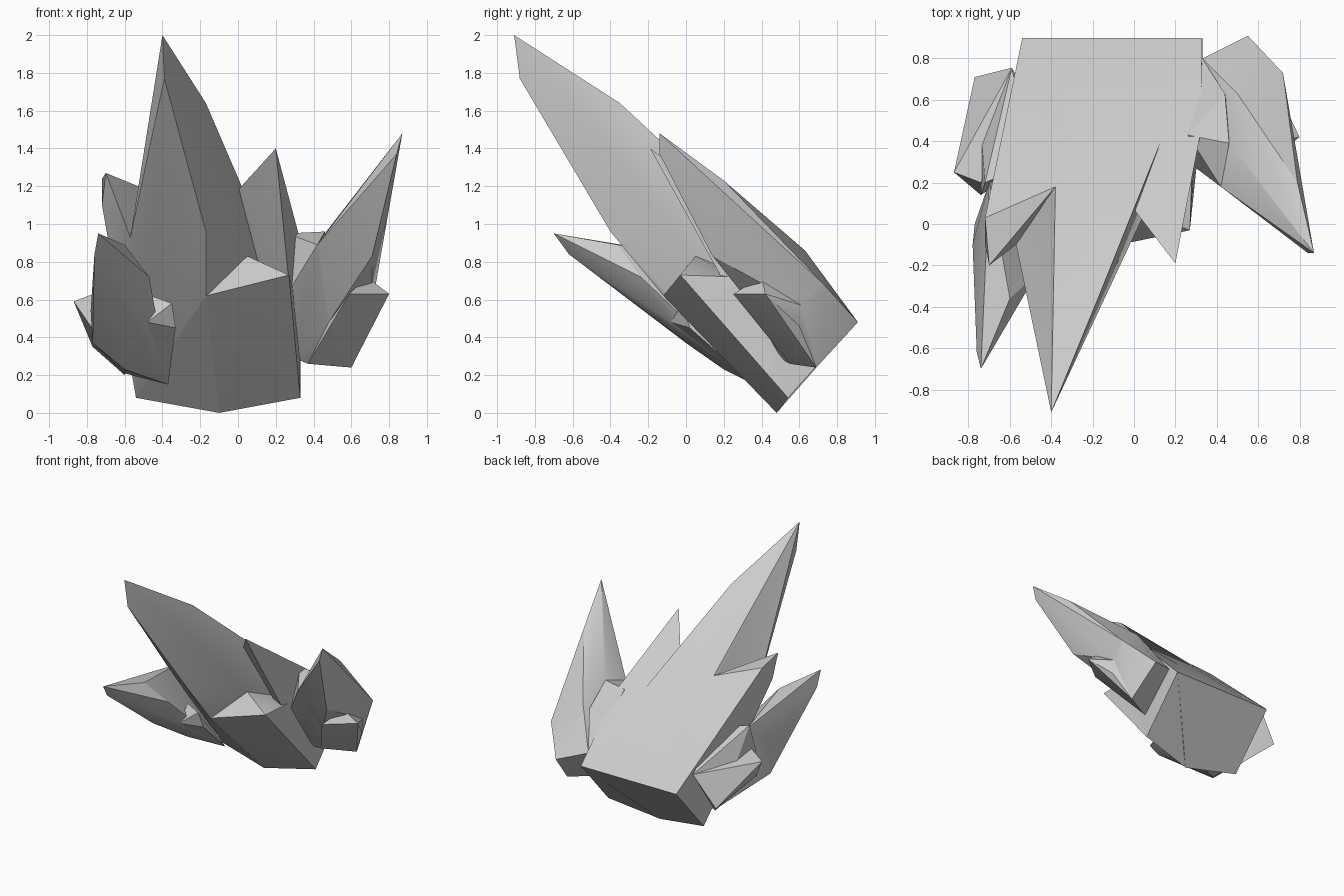
import bpy
import bmesh
import math
from mathutils import Vector

default_cube = bpy.data.objects.get("Cube")
if default_cube:
    bpy.data.objects.remove(default_cube, do_unlink=True)

# One plain grey for the whole cluster
stone = bpy.data.materials.new("stone_grey")
stone.use_nodes = True
grey = (.6, .6, .6, 1)
stone.diffuse_color = grey
stone.node_tree.nodes["Principled BSDF"].inputs["Base Color"].default_value = grey


def make_shard(name, *corners):
    """Create one faceted crystal as the convex hull of its corner points."""
    mesh = bpy.data.meshes.new(name)
    bm = bmesh.new()
    for corner in corners:
        bm.verts.new(Vector(corner))
    hull = bmesh.ops.convex_hull(bm, input=list(bm.verts))
    unused = [item for item in hull["geom_interior"] if isinstance(item, bmesh.types.BMVert)]
    bmesh.ops.delete(bm, geom=unused, context="VERTS")
    bmesh.ops.dissolve_limit(bm, angle_limit=math.radians(2), verts=list(bm.verts), edges=list(bm.edges))
    bmesh.ops.recalc_face_normals(bm, faces=list(bm.faces))
    bm.to_mesh(mesh)
    bm.free()
    mesh.materials.append(stone)
    shard = bpy.data.objects.new(name, mesh)
    bpy.context.collection.objects.link(shard)
    bpy.ops.object.select_all(action="DESELECT")
    shard.select_set(True)
    bpy.context.view_layer.objects.active = shard
    bpy.ops.object.shade_smooth_by_angle(angle=math.radians(25))
    return shard


# Shared corners of the five-sided base cut
base_keel = (-.1, .48, 0)
base_front_left = (.33, .54, .08)
base_front_right = (-.54, .54, .08)
base_back_left = (.33, .9, .48)
base_back_middle = (-.38, .9, .48)
base_back_right = (-.54, .9, .48)

# Shared corners where the crystals meet
brow_right = (-.17, -.12, .62)
brow_middle = (.05, .05, .83)
brow_left = (.27, -.03, .73)
shelf_left = (.28, .25, .72)
valley = (0, .07, 1.18)
notch = (-.38, .18, 1.14)
flank = (-.57, -.1, .93)
root_front = (.36, .3, .77)
root_low = (.37, .55, .26)
outer_hollow = (.48, .42, .48)
outer_heel = (.6, .69, .24)
outer_seam = (.71, .61, .57)
outer_side = (.72, .73, .68)
outer_back = (.55, .91, .48)
outer_join = (.33, .8, .55)

# Thick lower trunk with its sloping front ledge
make_shard(
    "trunk",
    base_keel, base_front_left, base_front_right, base_back_left, base_back_right,
    brow_right, brow_middle, brow_left, shelf_left,
)

# Tallest crystal, leaning forward
make_shard(
    "main_crystal",
    (-.4, -.91, 2), (-.39, -.88, 1.77), (-.17, -.35, 1.64), (-.17, -.4, .96),
    valley, notch, flank, brow_right, brow_middle,
    base_keel, base_front_right, base_back_middle, base_back_left,
)

# Shorter crystal beside the tallest one, rising behind the ledge
make_shard(
    "second_crystal",
    (.2, -.19, 1.4), (.32, .43, .95), (.19, .18, .77), (-.16, .56, .78),
    valley, shelf_left, base_back_left, base_front_left,
)

# Blunt crystal on the other side of the tallest one
make_shard(
    "blunt_crystal",
    (-.7, -.2, 1.27), (-.72, .03, 1.24), (-.72, -.1, 1.1),
    notch, flank, base_back_middle, base_back_right, base_front_right,
)

# Low crystal pointing forward
make_shard(
    "low_crystal",
    (-.74, -.7, .95), (-.76, -.62, .84), (-.6, -.36, .89), (-.47, -.24, .72),
    (-.48, -.08, .48), (-.78, -.1, .54), (-.77, 0, .37), (-.6, .2, .23),
    (-.37, .36, .15), (-.7, .2, .8), (-.6, .48, .21),
)

# Small chip wedged between the low crystal and the trunk
make_shard(
    "front_chip",
    (-.46, 0, .62), (-.35, -.02, .58), (-.33, .02, .45),
    (-.37, .36, .15), (-.48, -.08, .48),
)

# Small outward crystal behind the low one, with the ridge joining it to the body
make_shard(
    "side_chip",
    (-.87, .25, .59), (-.77, .71, .35), (-.59, .755, .6), (-.6, .48, .2),
    (-.74, .2, .64), (-.74, .14, .4), (-.45, .5, .5),
)
make_shard(
    "side_ridge",
    (-.72, .2, .83), (-.74, .46, .52), (-.59, .755, .6),
    (-.6, .48, .2), (-.74, .14, .6), (-.5, .3, .8),
)

# Slender outer crystal, its base, its root and the block at its foot
make_shard(
    "outer_crystal",
    (.87, -.14, 1.48), (.84, -.14, 1.37), (.79, .2, 1.23), (.7, .45, .95),
    (.71, .14, .83), (.42, .18, .89), (.46, .39, .95), (.5, .63, .86),
    root_front, outer_hollow, outer_seam, outer_side, outer_back, outer_join,
)
make_shard(
    "outer_base",
    root_front, root_low, outer_hollow, outer_heel,
    outer_seam, outer_side, outer_back, outer_join,
)
make_shard(
    "outer_root",
    (.26, .43, .95), (.46, .39, .96), (.42, .18, .89), (.44, .63, .82),
    (.26, .3, .63), (.3, .5, .29),
    root_front, root_low, outer_hollow, outer_join,
)
make_shard(
    "outer_foot",
    (.8, .42, .63), (.68, .4, .72), (.59, .25, .63), (.71, .6, .46),
    outer_seam, outer_heel, outer_hollow, root_low,
)
